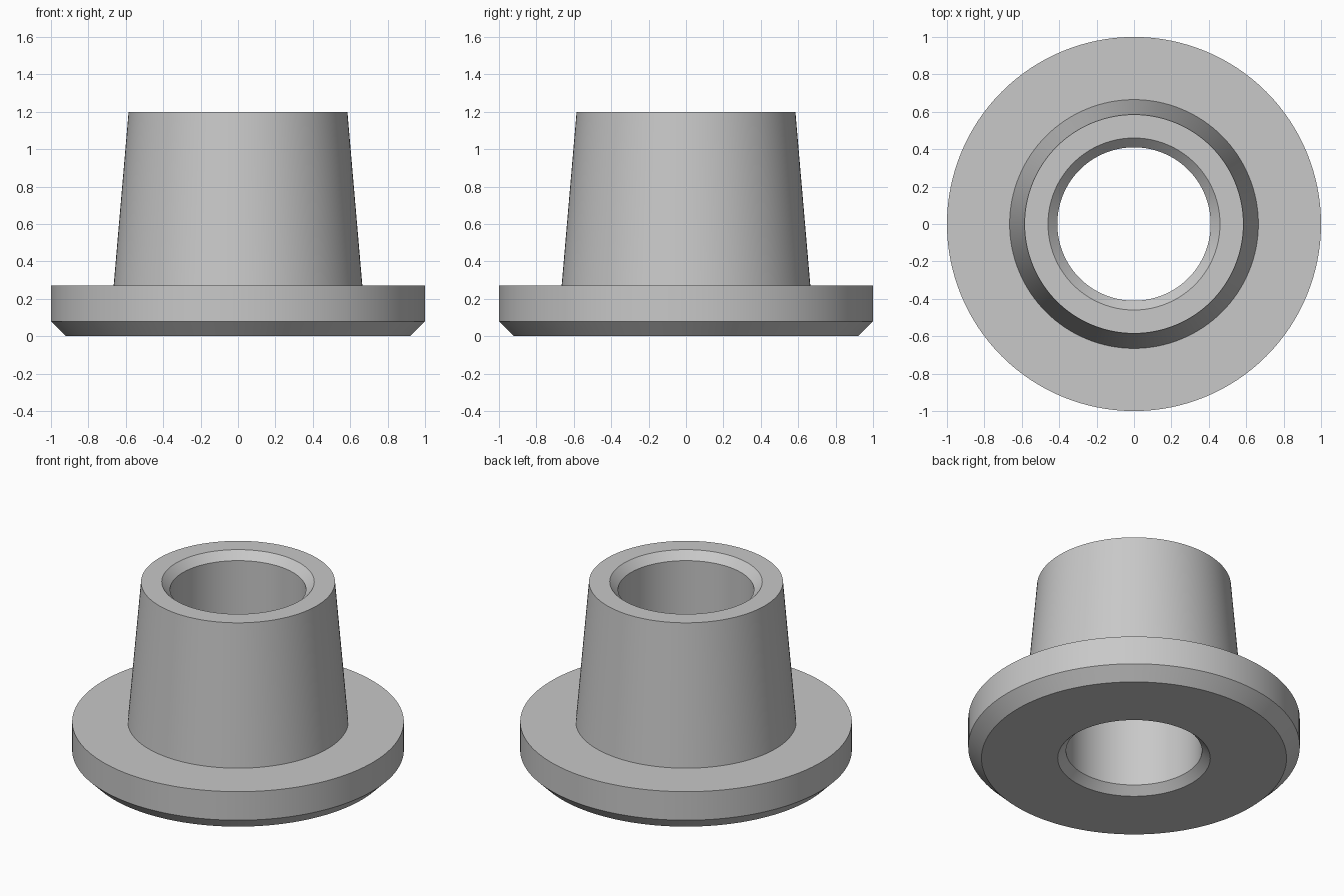
import bpy, bmesh, math

if "Cube" in bpy.data.objects:
    bpy.data.objects.remove(bpy.data.objects["Cube"])

SEGMENTS = 128

# Closed cross-section (radius, height), from the bottom bore edge outwards
PROFILE = [
    (0.46, 0.0), (0.92, 0.0),        # underside
    (1.0, 0.08), (1.0, 0.27),        # chamfered flange rim
    (0.665, 0.27), (0.585, 1.2),     # flange top and tapered sleeve
    (0.46, 1.2), (0.41, 1.15),       # top rim and bore chamfer
    (0.41, 0.05),                    # bore wall down to lower chamfer
]


def lathe(name, profile, material):
    """Revolve a closed profile around the z axis."""
    bm = bmesh.new()
    rings = []
    for i in range(SEGMENTS):
        a = 2 * math.pi * i / SEGMENTS
        rings.append([bm.verts.new((r * math.cos(a), r * math.sin(a), z))
                      for r, z in profile])
    n = len(profile)
    for i in range(SEGMENTS):
        here, following = rings[i], rings[(i + 1) % SEGMENTS]
        for j in range(n):
            k = (j + 1) % n
            bm.faces.new((here[j], following[j], following[k], here[k]))
    bmesh.ops.recalc_face_normals(bm, faces=bm.faces)
    mesh = bpy.data.meshes.new(name)
    bm.to_mesh(mesh)
    bm.free()
    mesh.materials.append(material)
    obj = bpy.data.objects.new(name, mesh)
    bpy.context.collection.objects.link(obj)
    bpy.context.view_layer.objects.active = obj
    obj.select_set(True)
    bpy.ops.object.shade_smooth_by_angle(angle=math.radians(25))
    return obj


grey = bpy.data.materials.new("light grey")
grey.diffuse_color = (0.58, 0.58, 0.58, 1.0)
grey.use_nodes = True
grey.node_tree.nodes["Principled BSDF"].inputs["Base Color"].default_value = grey.diffuse_color

# Flanged bushing with tapered sleeve and through bore
lathe("flanged_bushing", PROFILE, grey)
